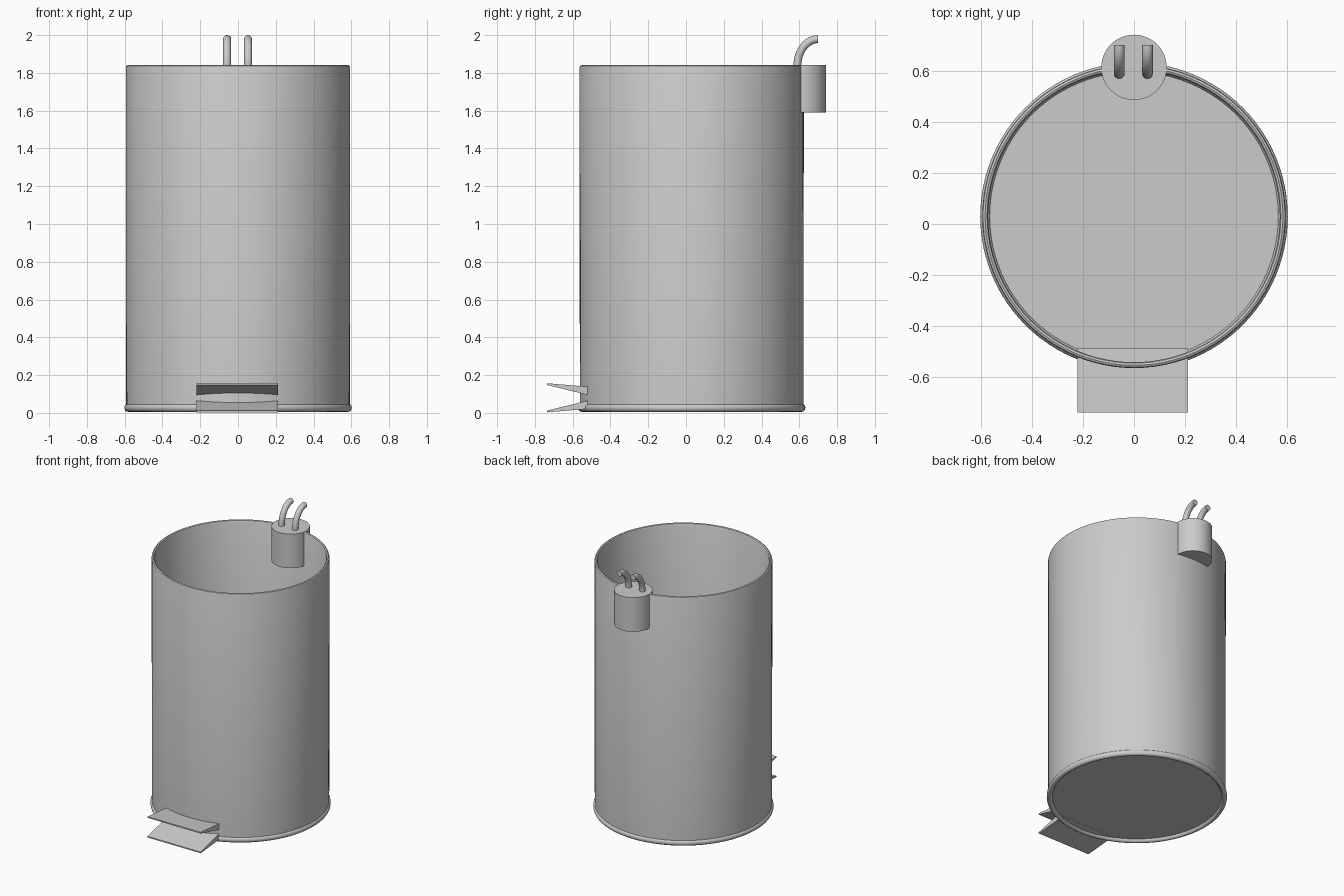
import bpy, bmesh, math

if "Cube" in bpy.data.objects:
    bpy.data.objects.remove(bpy.data.objects["Cube"])

CY = 0.03  # centre of the bin body in y


def finish(name, bm, angle=35):
    bmesh.ops.recalc_face_normals(bm, faces=bm.faces)
    me = bpy.data.meshes.new(name)
    bm.to_mesh(me)
    bm.free()
    ob = bpy.data.objects.new(name, me)
    bpy.context.collection.objects.link(ob)
    bpy.ops.object.select_all(action='DESELECT')
    ob.select_set(True)
    bpy.context.view_layer.objects.active = ob
    bpy.ops.object.shade_smooth_by_angle(angle=math.radians(angle))
    return ob


def lathe(name, profile, cy, closed=True, n=96):
    """Spin an (r, z) profile round the vertical axis at y = cy."""
    bm = bmesh.new()
    rings = [[bm.verts.new((r * math.cos(2 * math.pi * i / n),
                            cy + r * math.sin(2 * math.pi * i / n), z))
              for i in range(n)] for r, z in profile]
    m = len(rings)
    for k in range(m if closed else m - 1):
        a, b = rings[k], rings[(k + 1) % m]
        for i in range(n):
            j = (i + 1) % n
            bm.faces.new((a[i], a[j], b[j], b[i]))
    if not closed:
        bm.faces.new(rings[0])
        bm.faces.new(rings[-1])
    return finish(name, bm)


# Thin-walled body with a rounded rim
lathe("bin_body", [(0.592, 0.02), (0.594, 1.828), (0.591, 1.837), (0.583, 1.841),
                   (0.575, 1.837), (0.571, 1.828), (0.571, 0.02)], CY)

# Rounded ring round the foot
lathe("base_ring", [(0.583 + 0.019 * math.cos(t * math.pi / 8),
                     0.027 + 0.021 * math.sin(t * math.pi / 8)) for t in range(16)], CY)

# Floor of the bin
lathe("bin_floor", [(0.58, 0.025), (0.58, 0.032)], CY, closed=False)

# Hinge housing at the back of the rim
lathe("hinge_housing", [(0.128, 1.59), (0.128, 1.841)], 0.613, closed=False, n=48)


# Two wedge pedals, the upper mirrored from the lower
def pedal(name, flip):
    section = [(-0.737, 0.003), (-0.737, 0.012), (-0.487, 0.073), (-0.487, 0.024)]
    bm = bmesh.new()
    sides = [[bm.verts.new((x, y, 0.16 - z if flip else z)) for y, z in section]
             for x in (-0.221, 0.212)]
    a, b = sides
    bm.faces.new(a)
    bm.faces.new(b)
    for i in range(4):
        j = (i + 1) % 4
        bm.faces.new((a[i], a[j], b[j], b[i]))
    finish(name, bm, 20)


pedal("lower_pedal", False)
pedal("upper_pedal", True)


# Curved prongs on top of the hinge
def prong(name, x, r=0.021, n=20, steps=12):
    bm = bmesh.new()
    ey, ez = 0.110, 0.139
    rings = []
    for k in range(-1, steps + 1):
        t = max(k, 0) / steps * math.pi / 2
        y = 0.70 - ey * math.cos(t)
        z = 1.84 + ez * math.sin(t) - (0.03 if k < 0 else 0)
        ty, tz = ey * math.sin(t), ez * math.cos(t)
        length = math.hypot(ty, tz)
        ny, nz = -tz / length, ty / length
        rings.append([bm.verts.new((x + r * math.sin(2 * math.pi * i / n),
                                    y + ny * r * math.cos(2 * math.pi * i / n),
                                    z + nz * r * math.cos(2 * math.pi * i / n)))
                      for i in range(n)])
    for a, b in zip(rings, rings[1:]):
        for i in range(n):
            j = (i + 1) % n
            bm.faces.new((a[i], a[j], b[j], b[i]))
    bm.faces.new(rings[0])
    bm.faces.new(rings[-1])
    finish(name, bm)


prong("left_prong", -0.058)
prong("right_prong", 0.053)
